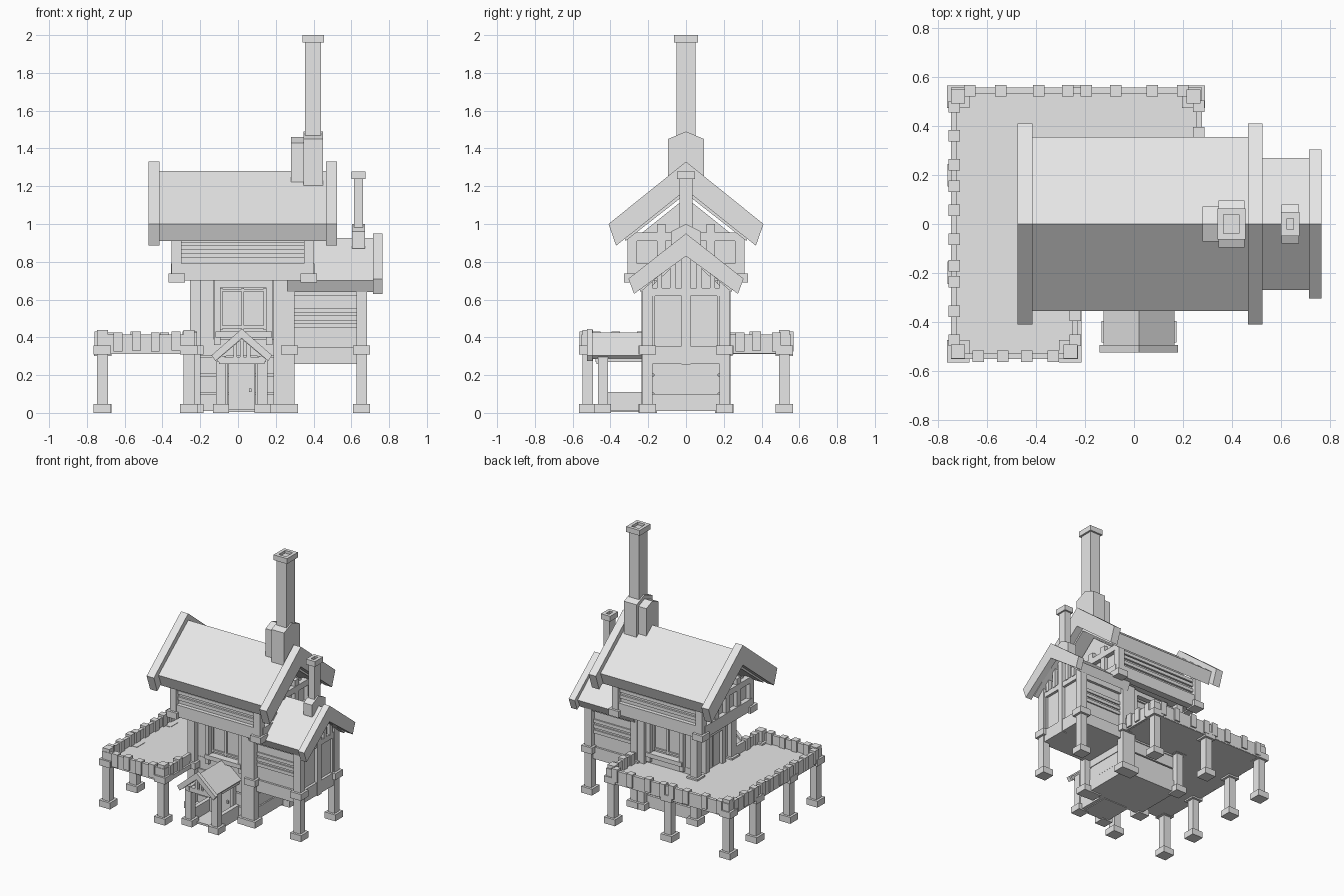
import bpy
import bmesh

cube = bpy.data.objects.get("Cube")
if cube:
    bpy.data.objects.remove(cube, do_unlink=True)

grey = bpy.data.materials.new("plain_grey")
grey.use_nodes = True
colour = (0.8, 0.8, 0.8, 1)
grey.diffuse_color = colour
grey.node_tree.nodes["Principled BSDF"].inputs["Base Color"].default_value = colour


def finish(name, bm):
    bmesh.ops.recalc_face_normals(bm, faces=bm.faces)
    mesh = bpy.data.meshes.new(name)
    bm.to_mesh(mesh)
    bm.free()
    mesh.materials.append(grey)
    obj = bpy.data.objects.new(name, mesh)
    bpy.context.scene.collection.objects.link(obj)
    return obj


def box(name, xs, ys, zs):
    """Block spanning three ranges."""
    bm = bmesh.new()
    bmesh.ops.create_cube(bm, size=1)
    for v in bm.verts:
        v.co = [sum(r) / 2 + c * abs(r[1] - r[0]) for c, r in zip(v.co, (xs, ys, zs))]
    return finish(name, bm)


def around(centre, width):
    return (centre - width / 2, centre + width / 2)


def extrude(name, profile, span, place):
    """Prism: place(u, v, w) maps a profile point and a depth to space."""
    bm = bmesh.new()
    rings = [[bm.verts.new(place(u, v, w)) for u, v in profile] for w in span]
    bm.faces.new(rings[0])
    bm.faces.new(rings[1])
    for i in range(len(profile)):
        j = (i + 1) % len(profile)
        bm.faces.new((rings[0][i], rings[0][j], rings[1][j], rings[1][i]))
    return finish(name, bm)


def along_x(u, v, w):
    return (w, u, v)


def porch_way(u, v, w):
    return (u + porch_x, w, v)


def roof(name, span, ridge, edge, lip, under, place=along_x):
    """Folded roof slab; edge and lip are the upper and lower eave corners."""
    half = [edge, lip]
    mirrored = [(-u, v) for u, v in reversed(half)]
    extrude(name, [(0, ridge)] + half + [(0, under)] + mirrored, span, place)


def gable(name, span, half, low, eave, peak, place=along_x):
    profile = [(-half, low), (half, low), (half, eave), (0, peak), (-half, eave)]
    extrude(name, profile, span, place)


def post(name, x, y, low, top, width=.055, blocks=()):
    """Timber post with wider blocks at the given heights."""
    box(name, around(x, width), around(y, width), (low, top))
    for z in blocks:
        box(name + "_block", around(x, width + .035), around(y, width + .035), (z, z + .048))


def chimney(name, x, wx, wy, low, shoulder, top, lip):
    """Gabled base, shaft and an open rimmed cap."""
    gable(name + "_base", around(x, wx + .02), wy / 2 + .045, low, shoulder - .04, shoulder)
    box(name + "_shaft", around(x, wx), around(0, wy), (low, top - .02))
    for s in (-1, 1):
        ox, oy = wx / 2 + lip, wy / 2 + lip
        rim = (top - .04, top)
        box(name + "_rim", (x + s * ox, x + s * (ox - .025)), (-oy, oy), rim)
        box(name + "_rim", (x - ox, x + x - (x - ox)), (s * oy, s * (oy - .025)), rim)


porch_x = .02
sides = (-1, 1)

# Main roof with heavy gable boards
roof("main_roof", (-.42, .47), 1.28, (.355, 1.0), (.32, .91), 1.16)
for span in ((-.475, -.415), (.465, .525)):
    roof("main_gable_board", span, 1.33, (.41, 1.0), (.37, .885), 1.18)

# Annex roof
roof("annex_roof", (.26, .72), .925, (.27, .7), (.24, .64), .85)
roof("annex_gable_board", (.715, .765), .95, (.305, .71), (.275, .63), .83)

# Chimneys
chimney("main_chimney", .398, .085, .1, 1.2, 1.49, 2.0, .014)
gable("main_chimney_step", (.28, .35), .072, 1.21, 1.43, 1.46)
chimney("annex_chimney", .638, .05, .07, .87, 1.0, 1.277, .013)

# Upper storey
gable("upper_walls", (-.32, .37), .275, .71, .92, 1.14)
for s in sides:
    for x in (-.325, .375):
        post("upper_post", x, s * .285, .69, .95, .052, (.69,))
    box("upper_beam", (-.32, .37), (s * .25, s * .305), (.70, .79))
    for z in (.82, .865, .9):
        box("upper_siding", (-.3, .35), (s * .26, s * .29), (z, z + .025))

# Gable end framing of the upper storey
for x in (-.33, .38):
    box("gable_sill", around(x, .05), (-.28, .28), (.70, .79))
    box("gable_tie", around(x, .045), (-.28, .28), (.91, .955))
    for y in (-.13, 0, .13):
        box("gable_stud", around(x, .04), around(y, .045), (.78, 1.0))

# Lower storey
box("lower_walls", (-.21, .25), (-.17, .17), (.01, .72))
box("lower_base", (-.215, .26), (-.2, .2), (.01, .1))
for z in (.105, .205, .3):
    box("base_planks", (-.21, .255), (-.193, .193), (z, z + .09))
for s in sides:
    for x in (-.227, .272):
        post("corner_post", x, s * .207, 0, .72, .056, (0, .31))
    post("inner_post", .215, s * .205, 0, .7, .056, (0,))
    # Facade panels and the recessed window
    box("facade_panel", (-.2, -.13), (s * .16, s * .19), (.38, .7))
    for x in (-.11, .165):
        box("window_jamb", around(x, .033), (s * .16, s * .215), (.36, .7))
    box("window_sill", (-.12, .18), (s * .16, s * .225), (.40, .432))
    box("window_head", (-.1, .16), (s * .16, s * .21), (.665, .7))
    for x in (-.088, .025, .143):
        box("window_bar", around(x, .014), (s * .16, s * .185), (.44, .66))
    for z in (.455, .65):
        box("window_rail", (-.09, .15), (s * .16, s * .183), around(z, .014))

# Deck door in the end wall
for y in (-.1, .1):
    box("deck_door_jamb", (-.25, -.2), around(y, .04), (.34, .7))
box("deck_door_head", (-.25, -.2), (-.12, .12), (.6, .64))
for y in (-.04, .04):
    box("deck_door_leaf", (-.225, -.2), around(y, .07), (.345, .6))
for s in sides:
    box("end_wall_panel", (-.22, -.2), (s * .13, s * .18), (.34, .7))

# Annex
gable("annex_walls", (.25, .655), .195, .26, .66, .84)
for s in sides:
    post("annex_post", .655, s * .205, 0, .69, .055, (0, .31))
    box("annex_sill", (.29, .64), (s * .18, s * .21), (.26, .35))
    box("annex_plate", (.29, .64), (s * .18, s * .215), (.62, .66))
    for z in (.45, .49, .53):
        box("annex_siding", (.3, .63), (s * .18, s * .205), (z, z + .025))
    # Inset end panels are framed by rails and a middle stud
    box("annex_end_stud", (.65, .672), (s * .165, s * .185), (.26, .64))
box("annex_end_sill", (.64, .675), (-.18, .18), (.26, .355))
box("annex_end_rail", (.64, .675), (-.19, .19), (.62, .66))
box("annex_middle_stud", (.64, .68), around(0, .045), (.255, .84))
for s in sides:
    for y, top in ((.07, .8), (.14, .74)):
        box("annex_gable_batten", (.64, .68), around(s * y, .028), (.655, top))

# Porch
roof("porch_roof", (-.505, -.17), .425, (.145, .305), (.125, .285), .39, porch_way)
roof("porch_gable_board", (-.525, -.495), .445, (.16, .305), (.14, .275), .395, porch_way)
for s in sides:
    x = porch_x + s * .11
    post("porch_post", x, -.44, 0, .3, .052, (0,))
    box("porch_side_wall", around(x, .03), (-.42, -.19), (.01, .11))
    box("porch_side_beam", around(x, .035), (-.48, -.19), (.27, .3))
    box("door_jamb", around(porch_x + s * .085, .025), (-.23, -.18), (.01, .29))
box("porch_tie", around(porch_x, .24), (-.475, -.435), (.26, .295))
for x, top in ((-.035, .37), (0, .4), (.035, .37)):
    box("porch_batten", around(porch_x + x, .02), (-.475, -.45), (.29, top))
box("porch_floor", around(porch_x, .2), (-.42, -.18), (.005, .02))
box("door", around(porch_x, .14), (-.21, -.18), (.02, .265))
box("door_handle", around(.065, .012), (-.222, -.21), around(.12, .02))

# Raised deck: side platform plus a strip behind the house
box("side_deck", (-.735, -.215), (-.545, .555), (.312, .345))
box("side_deck_front", (-.24, -.215), (-.3, -.2), (.312, .345))
box("back_deck", (-.215, .265), (.18, .555), (.312, .345))


def fence(name, a, b, stations):
    """Low board between two corners, with battens at fractions of it."""
    xs, ys = sorted((a[0], b[0])), sorted((a[1], b[1]))
    box(name + "_board", (xs[0] - .012, xs[1] + .012), (ys[0] - .012, ys[1] + .012), (.315, .415))
    for i, t in enumerate(stations):
        x = a[0] + (b[0] - a[0]) * t
        y = a[1] + (b[1] - a[1]) * t
        low = .325 + .006 * (i % 2)
        box(name + "_batten", around(x, .047), around(y, .047), (low, low + .1))


back_left, back_right = (-.735, .545), (.265, .545)
front_left, front_right = (-.735, -.54), (-.24, -.54)
steps = (.06, .17, .28, .36, .45, .56, .66, .72, .83, .94)
fence("side_fence", back_left, front_left, steps)
fence("back_fence", back_left, back_right, (.065, .19, .345, .465, .54, .66, .81, .935))
fence("front_fence", front_left, front_right, (.2, .4, .6, .82))
fence("back_return", back_right, (.265, .22), (.2, .53, .8))
fence("front_return", front_right, (-.24, -.24), (.22, .56))

# Deck legs, the corner ones rising through the rail
for x, y in ((-.718, .52), (-.718, -.52), (-.26, -.52), (.243, .52)):
    post("deck_corner_leg", x, y, 0, .44, .057, (0, .31))
for x, y in ((-.716, .2), (-.716, -.2), (-.23, .52)):
    post("deck_leg", x, y, 0, .33, .057, (0, .3))
